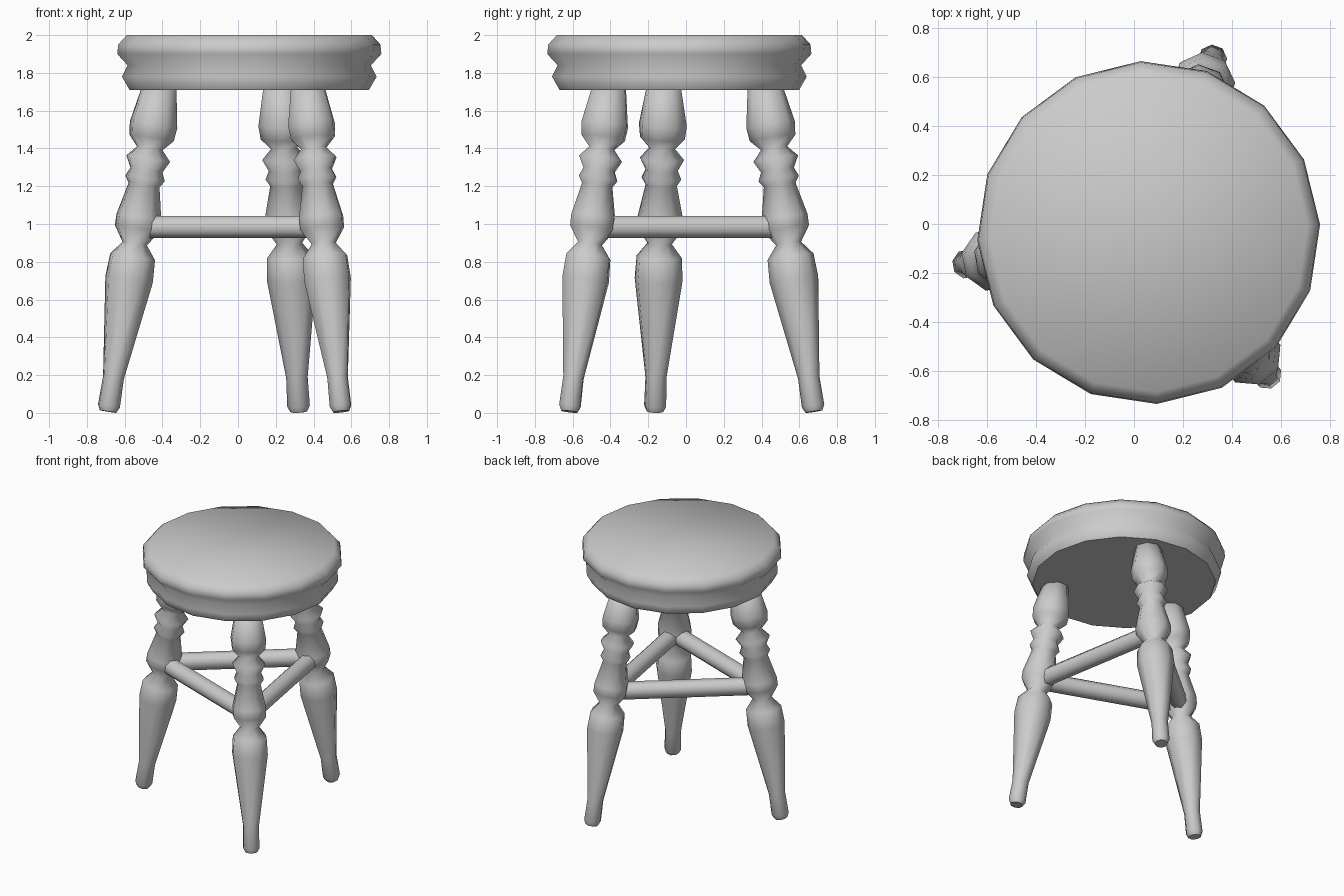
import bpy
from math import pi, cos, sin, radians
from mathutils import Vector

cube = bpy.data.objects.get("Cube")
if cube:
    bpy.data.objects.remove(cube, do_unlink=True)

grey = bpy.data.materials.new("plain_grey")
grey.use_nodes = True
grey.diffuse_color = (0.6, 0.6, 0.6, 1)
grey.node_tree.nodes["Principled BSDF"].inputs["Base Color"].default_value = (0.6, 0.6, 0.6, 1)

CENTRE = Vector((0.06, -0.035, 0))


def turned(name, profile, sides, turn=0.0):
    """Capped lathe shape around z from (radius, height) pairs, bottom to top."""
    verts = [(r * cos(turn + 2 * pi * i / sides), r * sin(turn + 2 * pi * i / sides), z)
             for r, z in profile for i in range(sides)]
    faces = [(k * sides + i, k * sides + (i + 1) % sides,
              (k + 1) * sides + (i + 1) % sides, (k + 1) * sides + i)
             for k in range(len(profile) - 1) for i in range(sides)]
    bottom = len(faces)
    faces.append(tuple(reversed(range(sides))))
    faces.append(tuple(range(len(verts) - sides, len(verts))))
    mesh = bpy.data.meshes.new(name)
    mesh.from_pydata(verts, [], faces)
    mesh.materials.append(grey)
    for poly in mesh.polygons:
        poly.use_smooth = poly.index != bottom
    obj = bpy.data.objects.new(name, mesh)
    bpy.context.collection.objects.link(obj)
    return obj


def aim(obj, start, end):
    """Put the object's base at start with its z axis towards end."""
    obj.location = start
    obj.rotation_mode = 'QUATERNION'
    obj.rotation_quaternion = (end - start).to_track_quat('Z', 'Y')


# Seat with a grooved rim
seat = turned("seat", [(0.635, 1.71), (0.675, 1.78), (0.645, 1.84),
                       (0.70, 1.90), (0.695, 1.95), (0.65, 2.0)], 16, radians(2.7))
seat.location = CENTRE

# Turned legs, splayed outwards; profile heights are measured along the leg
LEG = [(0.045, 0.0), (0.06, 0.03), (0.057, 0.18), (0.13, 0.70), (0.123, 0.82),
       (0.067, 0.89), (0.122, 0.97), (0.123, 1.03), (0.085, 1.20), (0.108, 1.235),
       (0.088, 1.28), (0.12, 1.34), (0.07, 1.395), (0.122, 1.45), (0.13, 1.52),
       (0.09, 1.735)]


def leg_point(angle, z):
    r = 0.76 - 0.161 * z
    return CENTRE + Vector((r * cos(angle), r * sin(angle), z))


legs = {"back_leg": radians(69.8), "right_leg": radians(189.8), "front_left_leg": radians(309.8)}
for name, angle in legs.items():
    leg = turned(name, [(r, z * 1.012) for r, z in LEG], 8, pi / 8)
    aim(leg, leg_point(angle, 0.007), leg_point(angle, 1.71))

# Stretchers joining neighbouring legs
angles = list(legs.values())
for i, name in enumerate(("back_right_stretcher", "front_stretcher", "left_stretcher")):
    a, b = leg_point(angles[i], 0.985), leg_point(angles[(i + 1) % 3], 0.985)
    bar = turned(name, [(0.063, 0), (0.063, (b - a).length)], 8, pi / 8)
    aim(bar, a, b)
    for poly in bar.data.polygons[-2:]:
        poly.use_smooth = False
